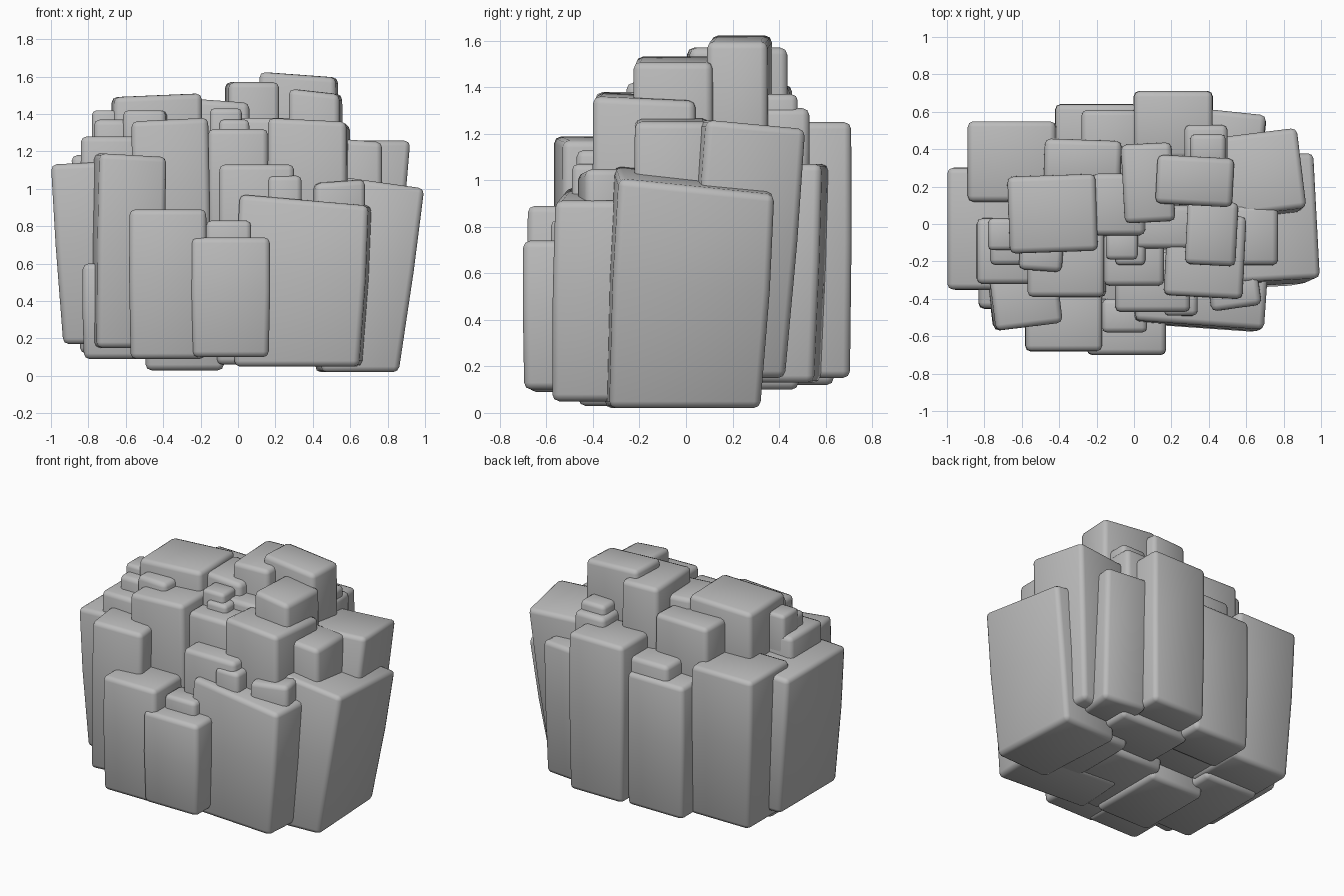
import bpy, bmesh, math
from mathutils import Vector, Matrix

cube = bpy.data.objects.get("Cube")
if cube:
    bpy.data.objects.remove(cube, do_unlink=True)

stone = bpy.data.materials.new("grey_stone")
stone.use_nodes = True
stone_colour = (0.5, 0.5, 0.5, 1)
stone.diffuse_color = stone_colour
stone.node_tree.nodes["Principled BSDF"].inputs["Base Color"].default_value = stone_colour


def rock(name, xs, ys, zs, lean=(0, 0), slope=(0, 0), yaw=0, bevel=.03):
    """Bulging block; lean shifts the foot, slope tilts the top, yaw turns it."""
    centre = Vector(((xs[0] + xs[1]) / 2, (ys[0] + ys[1]) / 2))
    half = Vector(((xs[1] - xs[0]) / 2, (ys[1] - ys[0]) / 2))
    bm = bmesh.new()
    rings = []
    for t, scale in ((0, .97), (.55, 1.01), (1, 1)):
        ring = []
        for sx, sy in ((-1, -1), (1, -1), (1, 1), (-1, 1)):
            offset = Vector((sx * half.x, sy * half.y)) * scale
            offset.rotate(Matrix.Rotation(math.radians(yaw), 2))
            spot = centre + offset + Vector(lean) * (1 - t)
            height = zs[0] + (zs[1] - zs[0]) * t
            height += t * (sx * slope[0] + sy * slope[1])
            ring.append(bm.verts.new((spot.x, spot.y, height)))
        rings.append(ring)
    bm.faces.new(rings[0][::-1])
    bm.faces.new(rings[-1])
    for low, high in zip(rings, rings[1:]):
        for i in range(len(low)):
            j = (i + 1) % len(low)
            bm.faces.new((low[i], low[j], high[j], high[i]))
    mesh = bpy.data.meshes.new(name)
    bm.to_mesh(mesh)
    bm.free()
    mesh.materials.append(stone)
    for face in mesh.polygons:
        face.use_smooth = True
    obj = bpy.data.objects.new(name, mesh)
    bpy.context.collection.objects.link(obj)
    mod = obj.modifiers.new("worn_edges", "BEVEL")
    mod.width = min(bevel, min(half) * .3)
    mod.segments = 2
    mod.limit_method = "ANGLE"
    mod.angle_limit = math.radians(40)


# Tall outer slabs, front
rock("front_left_slab", (-.76, -.4), (-.55, -.2), (.15, 1.18), lean=(-.02, 0), slope=(-.01, 0), yaw=7)
rock("front_slab", (-.58, -.17), (-.68, -.3), (.09, .89))
rock("front_low_slab", (-.25, .17), (-.7, -.4), (.1, .74))
rock("front_low_cap", (-.17, .07), (-.58, -.4), (.5, .83))
rock("front_right_slab", (.02, .71), (-.54, -.15), (.05, .94), lean=(-.04, -.02), slope=(-.03, 0), yaw=-4)

# Tall outer slabs, sides
rock("right_end_slab", (-1, -.6), (-.35, .3), (.17, 1.14), lean=(.06, 0), slope=(.01, 0))
rock("left_end_slab", (.55, .98), (-.3, .37), (.02, 1), lean=(-.13, -.05), slope=(-.03, -.035), yaw=3)
rock("left_back_shoulder", (.45, .9), (.06, .49), (.15, 1.24), lean=(-.1, -.08), slope=(0, -.02), yaw=7)

# Tall outer slabs, back
rock("back_slab", (0, .42), (.35, .71), (.15, 1.25))
rock("back_left_slab", (.36, .69), (.25, .6), (.13, 1.07), lean=(0, -.03), yaw=-6)
rock("back_right_slab", (-.42, .02), (.3, .64), (.12, 1.05))
rock("back_right_step", (-.28, .02), (.25, .61), (.5, 1.15))
rock("right_back_slab", (-.89, -.42), (.12, .55), (.12, 1.18), lean=(.04, -.03))

# Foot blocks under the cluster
rock("foot_right", (-.83, -.4), (-.45, .25), (.09, .6))
rock("foot_middle", (-.5, -.07), (-.47, .1), (.03, .7))
rock("foot_front", (-.12, .32), (-.5, .15), (.06, .7))
rock("foot_left", (.25, .62), (-.35, .25), (.05, .8))
rock("foot_back", (-.05, .5), (.05, .49), (.1, .9))
rock("foot_back_right", (-.45, 0), (0, .45), (.14, .9))

# Middle tier, front
rock("middle_right", (-.57, -.16), (-.39, 0), (.3, 1.37), lean=(.02, 0), slope=(.01, 0))
rock("middle_left", (.17, .59), (-.39, .05), (.5, 1.36), slope=(-.01, -.01), yaw=-3)
rock("middle_step", (-.1, .3), (-.47, -.15), (.4, 1.13))
rock("middle_centre", (-.16, .16), (-.33, -.05), (.6, 1.32))
rock("small_ledge", (.16, .34), (-.49, -.3), (.6, 1.07))
rock("corner_ledge", (.4, .67), (-.45, -.25), (.6, 1.04), slope=(.01, 0), yaw=8)
rock("left_shoulder", (.5, .77), (-.22, .1), (.5, 1.26), slope=(-.01, 0))
rock("right_shoulder", (-.84, -.5), (-.32, .03), (.6, 1.28))

# Pebbles on the middle tier
rock("right_pebble_low", (-.77, -.55), (-.22, .02), (.9, 1.37))
rock("right_pebble_high", (-.78, -.62), (-.14, .03), (.9, 1.42))
rock("right_pebble_front", (-.61, -.38), (-.25, -.05), (1, 1.42), yaw=-4)
rock("centre_pebble_front", (-.1, .06), (-.22, -.05), (1, 1.37))
rock("centre_pebble_back", (-.15, .02), (-.19, -.03), (1, 1.43))
rock("back_pebble_low", (.27, .5), (.3, .53), (.9, 1.31))
rock("back_pebble_high", (.3, .49), (.3, .48), (1, 1.37))

# Top tier
rock("top_right", (-.67, -.2), (-.15, .26), (.8, 1.5), slope=(.01, 0), yaw=2)
rock("top_back_right", (-.48, -.07), (.2, .45), (.7, 1.41), yaw=-2)
rock("top_saddle", (-.22, .06), (-.06, .27), (.8, 1.47), slope=(-.01, 0))
rock("top_centre_step", (0, .32), (-.13, .1), (.8, 1.38))
rock("top_middle", (-.06, .21), (.01, .43), (.7, 1.57), yaw=3)
rock("top_left", (.28, .55), (-.22, .12), (.8, 1.52), slope=(-.015, 0), yaw=-3)
rock("summit", (.12, .53), (.1, .36), (.9, 1.61), slope=(-.015, 0), yaw=-3)
